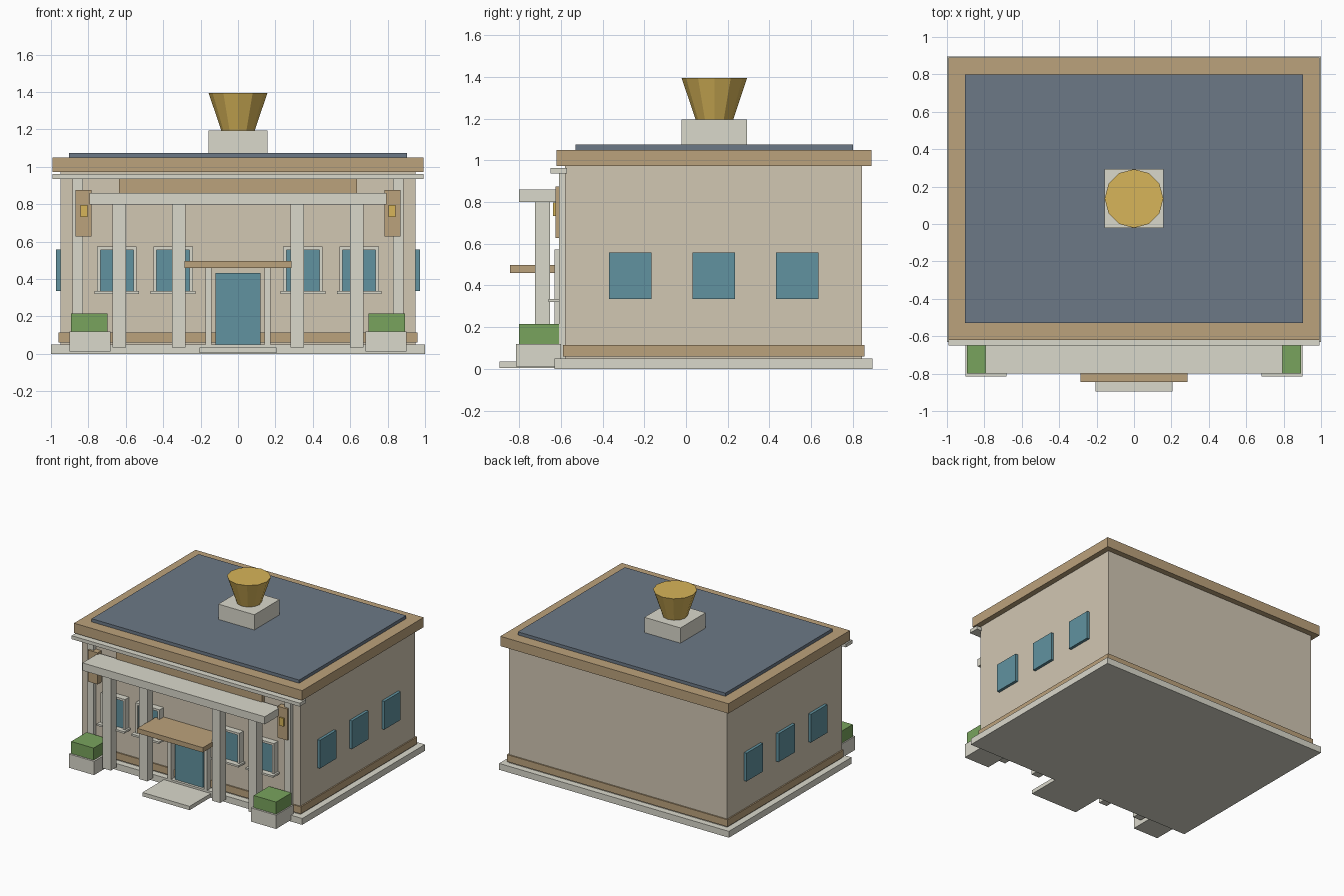
import bpy
from math import radians

if "Cube" in bpy.data.objects:
    bpy.data.objects.remove(bpy.data.objects["Cube"])


def material(name, rgb):
    m = bpy.data.materials.new(name)
    m.diffuse_color = (*rgb, 1)
    m.use_nodes = True
    m.node_tree.nodes["Principled BSDF"].inputs["Base Color"].default_value = m.diffuse_color
    return m


WALL = material("wall_cream", (0.64, 0.57, 0.45))
STONE = material("pale_stone", (0.70, 0.69, 0.60))
TAN = material("tan_trim", (0.50, 0.36, 0.20))
SLATE = material("slate", (0.15, 0.19, 0.24))
GLASS = material("teal_glass", (0.12, 0.29, 0.35))
GREEN = material("hedge_green", (0.19, 0.37, 0.11))
GOLD = material("gold", (0.68, 0.46, 0.10))


def box(name, mat, x, y, z):
    """Box spanning the (min, max) ranges on each axis."""
    bpy.ops.mesh.primitive_cube_add(size=1, location=[(r[0] + r[1]) / 2 for r in (x, y, z)])
    o = bpy.context.object
    o.name = name
    o.scale = [r[1] - r[0] for r in (x, y, z)]
    bpy.ops.object.transform_apply(location=False, rotation=False, scale=True)
    o.data.materials.append(mat)
    return o


def pair(name, mat, x, y, z):
    """The same box on the right and mirrored on the left."""
    box("right_" + name, mat, x, y, z)
    box("left_" + name, mat, (-x[1], -x[0]), y, z)


# Main building mass
box("base_slab", STONE, (-1, 1), (-0.63, 0.895), (0, 0.05))
box("walls", WALL, (-0.95, 0.95), (-0.58, 0.845), (0.05, 0.98))
box("plinth_band", TAN, (-0.96, 0.96), (-0.59, 0.855), (0.06, 0.115))
box("roof_cornice", TAN, (-0.993, 0.993), (-0.62, 0.89), (0.973, 1.05))
box("roof_deck", SLATE, (-0.903, 0.903), (-0.53, 0.80), (1.05, 1.075))

# Rooftop pedestal and flared urn
box("roof_pedestal", STONE, (-0.157, 0.157), (-0.021, 0.293), (1.075, 1.195))
bpy.ops.mesh.primitive_cone_add(vertices=12, radius1=0.09, radius2=0.157, depth=0.2,
                                location=(0, 0.136, 1.295), rotation=(0, 0, radians(90)))
urn = bpy.context.object
urn.name = "roof_urn"
urn.data.materials.append(GOLD)

# Front facade trim
box("front_moulding", STONE, (-0.993, 0.993), (-0.65, -0.57), (0.936, 0.963))
box("sign_panel", TAN, (-0.635, 0.635), (-0.61, -0.58), (0.83, 0.936))
pair("pilaster", STONE, (0.83, 0.885), (-0.61, -0.58), (0.05, 0.936))
pair("banner", TAN, (0.783, 0.868), (-0.627, -0.58), (0.627, 0.875))
pair("banner_lamp", GOLD, (0.805, 0.842), (-0.637, -0.62), (0.733, 0.797))

# Portico
box("portico_beam", STONE, (-0.793, 0.793), (-0.80, -0.60), (0.80, 0.86))
for label, cx in (("inner", 0.317), ("outer", 0.635)):
    pair(label + "_column", STONE, (cx - 0.035, cx + 0.035), (-0.725, -0.653), (0.035, 0.80))

# Entrance
box("entry_step", STONE, (-0.205, 0.205), (-0.895, -0.60), (0.004, 0.034))
box("door", GLASS, (-0.121, 0.121), (-0.61, -0.58), (0.05, 0.433))
pair("door_post", STONE, (0.143, 0.173), (-0.63, -0.58), (0.05, 0.458))
box("entry_canopy", TAN, (-0.286, 0.286), (-0.845, -0.58), (0.46, 0.498))

# Front windows with frames and sills
for label, cx in (("inner", 0.347), ("outer", 0.648)):
    pair(label + "_window", GLASS, (cx - 0.088, cx + 0.088), (-0.617, -0.58), (0.335, 0.556))
    for side, a in (("a", cx - 0.106), ("b", cx + 0.088)):
        pair(label + "_window_jamb_" + side, STONE, (a, a + 0.018), (-0.63, -0.58), (0.335, 0.573))
    pair(label + "_window_head", STONE, (cx - 0.088, cx + 0.088), (-0.63, -0.58), (0.556, 0.573))
    pair(label + "_window_sill", STONE, (cx - 0.12, cx + 0.12), (-0.66, -0.58), (0.32, 0.335))

# Side windows
for i, cy in enumerate((-0.267, 0.133, 0.533)):
    pair(f"side_window_{i + 1}", GLASS, (0.94, 0.972), (cy - 0.102, cy + 0.102), (0.336, 0.558))

# Planters with hedges
pair("planter", STONE, (0.682, 0.902), (-0.815, -0.60), (0.012, 0.12))
pair("hedge", GREEN, (0.697, 0.892), (-0.80, -0.61), (0.12, 0.215))
